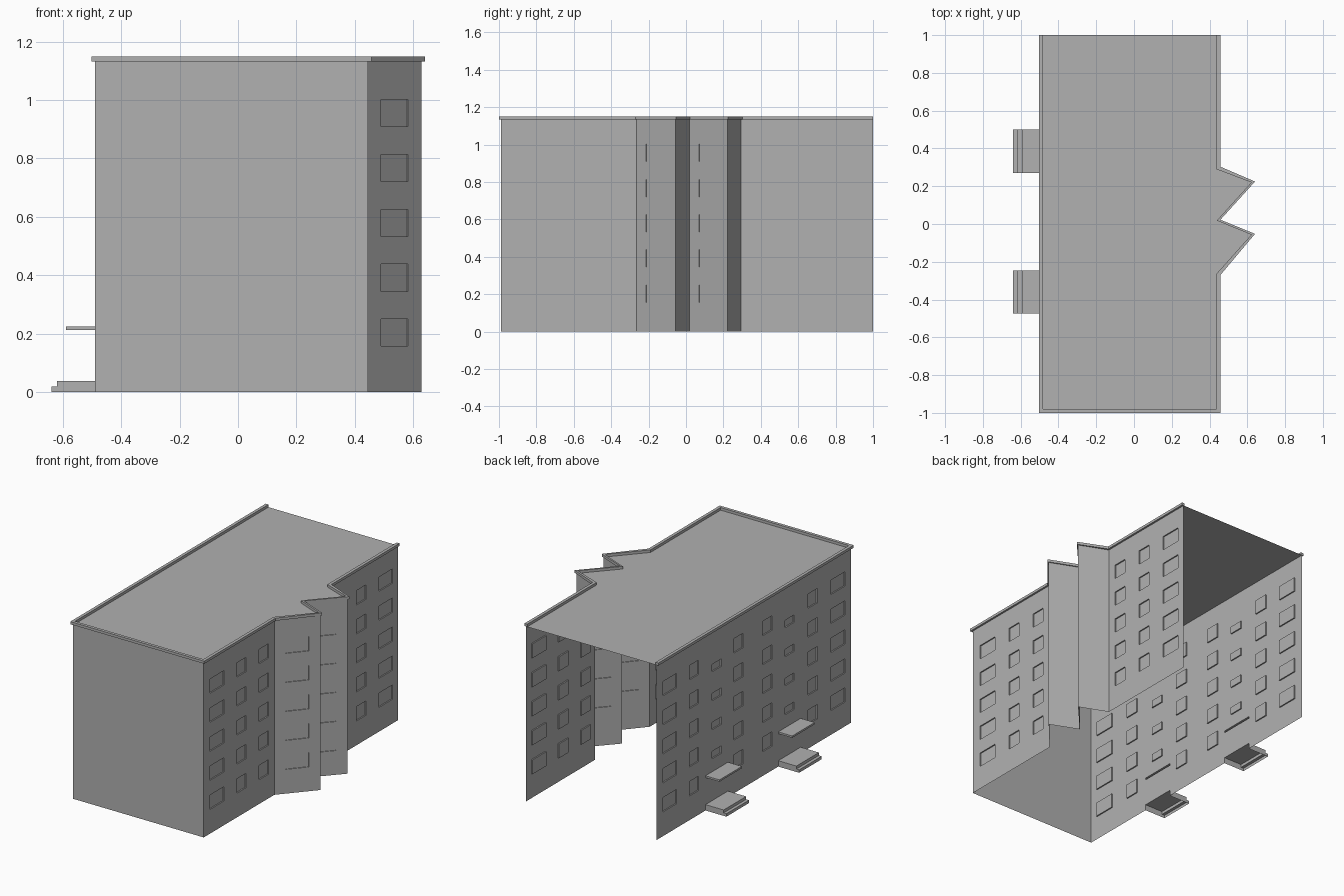
import bpy, bmesh
from mathutils import Vector

if "Cube" in bpy.data.objects:
    bpy.data.objects.remove(bpy.data.objects["Cube"])

H, TOP = 1.133, 1.15          # roof level, cornice top
DEPTH, BAY_DEPTH = 0.008, 0.005   # window recesses
# plan outline, open at the back (y = 1)
PLAN = [Vector(p) for p in [(-.49, 1), (-.49, -.988), (.446, -.988), (.446, -.265),
        (.629, -.055), (.446, .02), (.629, .222), (.446, .295), (.446, 1)]]
ROWS = [.157 + .188 * i for i in range(5)]
ENTRIES = [(.27, .50), (-.475, -.245)]

GREY = bpy.data.materials.new("plaster_grey")
GREY.diffuse_color = (.44, .44, .44, 1)
GREY.use_nodes = True
GREY.node_tree.nodes["Principled BSDF"].inputs["Base Color"].default_value = GREY.diffuse_color


def make(name, quads):
    bm = bmesh.new()
    for q in quads:
        bm.faces.new([bm.verts.new(v) for v in q])
    bmesh.ops.remove_doubles(bm, verts=bm.verts, dist=1e-5)
    me = bpy.data.meshes.new(name)
    bm.to_mesh(me)
    bm.free()
    me.materials.append(GREY)
    ob = bpy.data.objects.new(name, me)
    bpy.context.collection.objects.link(ob)
    return ob


def wall(name, p, q, holes=()):
    """Wall from p to q; holes are (u0, u1, z0, z1, depth), depth None = open."""
    d = (q - p).normalized()
    n = Vector((d.y, -d.x))
    us = sorted({0, (q - p).length, *[u for h in holes for u in h[:2]]})
    zs = sorted({0, H, *[z for h in holes for z in h[2:4]]})

    def pt(u, z, k=0):
        v = p + d * u - n * k
        return (v.x, v.y, z)

    def rect(u0, u1, z0, z1, k=0):
        return [pt(u0, z0, k), pt(u1, z0, k), pt(u1, z1, k), pt(u0, z1, k)]

    quads = []
    for u0, u1 in zip(us, us[1:]):
        for z0, z1 in zip(zs, zs[1:]):
            u, z = (u0 + u1) / 2, (z0 + z1) / 2
            if not any(h[0] < u < h[1] and h[2] < z < h[3] for h in holes):
                quads.append(rect(u0, u1, z0, z1))
    for *r, k in holes:
        if k is None:
            continue
        a, b = rect(*r), rect(*r, k)
        quads.append(b)
        quads += [[a[i], a[(i + 1) % 4], b[(i + 1) % 4], b[i]] for i in range(4)]
    make(name, quads)


def columns(cols, depth=DEPTH):
    return [(a, b, z, z + .093, depth) for a, b in cols for z in ROWS]


# entrance side wall: windows, stair windows, canopies pushed outward, step openings
left_cols = [(.795, .935), (.57, .665), (.115, .21), (-.18, -.085), (-.645, -.55), (-.93, -.785)]
holes = columns([(1 - b, 1 - a) for a, b in left_cols])
for a, b in ENTRIES:
    m = 1 - (a + b) / 2
    holes += [(m - .047, m + .047, .309 + .188 * i, .357 + .188 * i, DEPTH) for i in range(4)]
    holes += [(1 - b, 1 - a, .213, .225, -.10), (1 - b, 1 - a, 0, .038, None)]
wall("entrance_wall", PLAN[0], PLAN[1], holes)

# plain end wall
wall("end_wall", PLAN[1], PLAN[2])

# rear wings with three window columns each, mirrored about the bay
wing_cols = [(-.922, -.78), (-.648, -.553), (-.42, -.325)]
wall("wing_wall_a", PLAN[2], PLAN[3], columns([(a + .988, b + .988) for a, b in wing_cols]))
wall("wing_wall_b", PLAN[7], PLAN[8], columns([(-.27 - b, -.27 - a) for a, b in wing_cols]))

# zigzag bay: wide faces carry windows, short faces are plain
for i, tag in ((3, "a"), (5, "b")):
    p, q = PLAN[i], PLAN[i + 1]
    s = (q - p).length / (q.x - p.x)
    cols = [((.49 - p.x) * s, (.583 - p.x) * s)]
    wall("bay_window_wall_" + tag, p, q, columns(cols, BAY_DEPTH))
    wall("bay_return_wall_" + tag, q, PLAN[i + 2])

# roof slab
make("roof", [[(v.x, v.y, H) for v in PLAN]])


# cornice swept along the outline
def offset(i, k):
    dirs = [(PLAN[j + 1] - PLAN[j]).normalized() for j in (i - 1, i) if 0 <= j < len(PLAN) - 1]
    ns = [Vector((d.y, -d.x)) for d in dirs]
    m = sum(ns, Vector((0, 0))).normalized()
    c = m.dot(ns[0])
    return PLAN[i] + m * (k / c if c > .7 else k)


rings = []
for i in range(len(PLAN)):
    o, n = offset(i, .012), offset(i, -.008)
    rings.append([(o.x, o.y, H), (o.x, o.y, TOP), (n.x, n.y, TOP), (n.x, n.y, H)])
quads = [[a[j], b[j], b[(j + 1) % 4], a[(j + 1) % 4]]
         for a, b in zip(rings, rings[1:]) for j in range(4)]
make("cornice", quads + [rings[0], rings[-1][::-1]])

# entrance steps, open underneath
prof = [(-.49, .038), (-.62, .038), (-.62, .019), (-.64, .019), (-.64, 0)]
for (a, b), tag in zip(ENTRIES, "ab"):
    quads = [[(x0, b, z0), (x1, b, z1), (x1, a, z1), (x0, a, z0)]
             for (x0, z0), (x1, z1) in zip(prof, prof[1:])]
    end = prof + [(-.49, 0)]
    quads += [[(x, a, z) for x, z in end], [(x, b, z) for x, z in end[::-1]]]
    make("entrance_steps_" + tag, quads)
